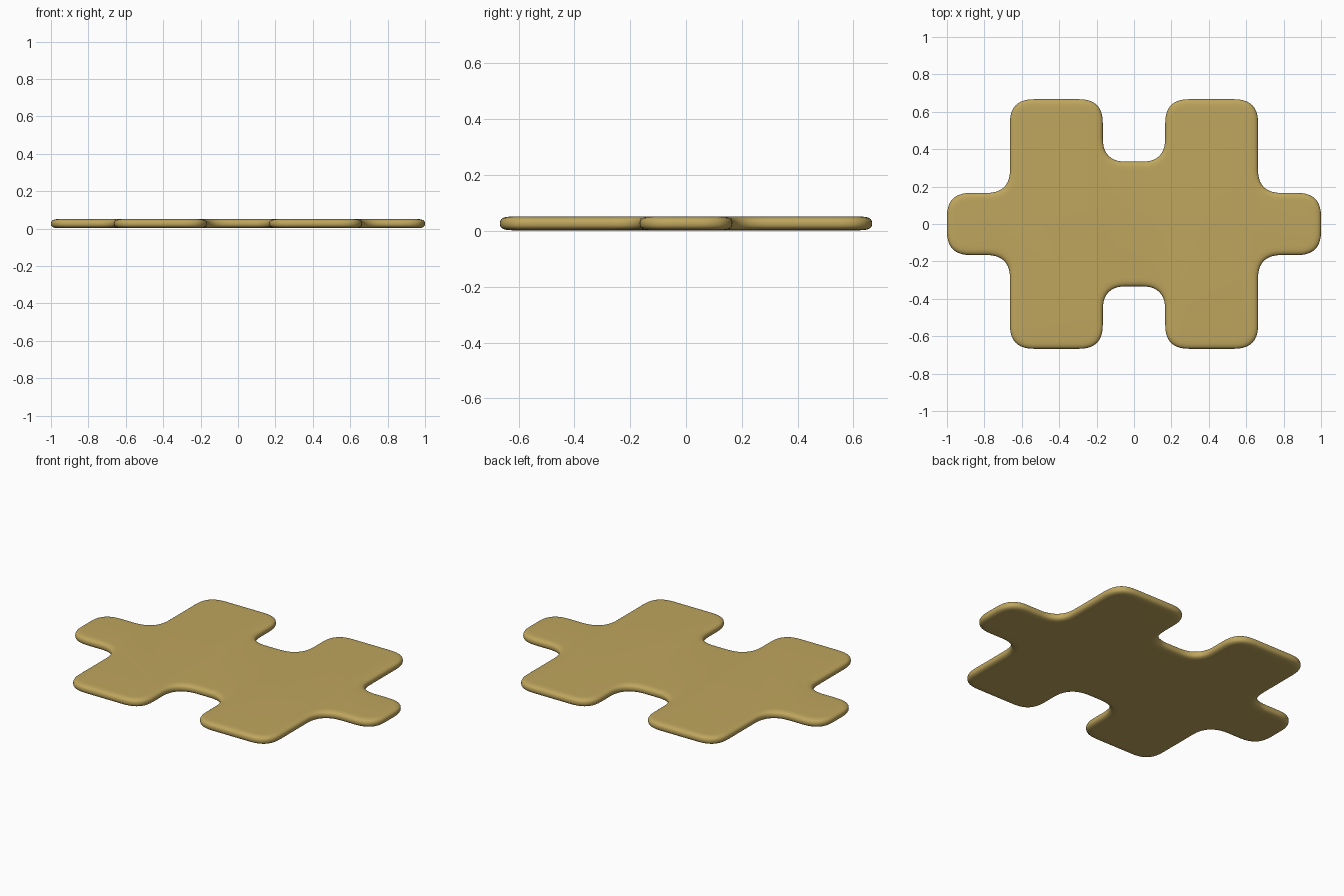
import bpy, bmesh
from math import sin, cos, pi
from mathutils import Vector

if "Cube" in bpy.data.objects:
    bpy.data.objects.remove(bpy.data.objects["Cube"])

ROUND = 0.125     # distance from each corner where its rounding starts
STEPS = 10        # segments per rounded corner
TOP, BOTTOM = 0.051, 0.002
EDGE = 0.045      # width of the soft rim

# Quarter outline, counter-clockwise from the side tab to the notch
quarter = [(1, .166), (.663, .166), (.663, .667), (.167, .667), (.167, .333)]
half = quarter + [(-x, y) for x, y in reversed(quarter)]
corners = [Vector(p) for p in half + [(-x, -y) for x, y in half]]


def rounded_outline(pts):
    """Points and outward normals of the outline with softened corners."""
    out = []
    for i, p in enumerate(pts):
        a = p + (pts[i - 1] - p).normalized() * ROUND
        b = p + (pts[(i + 1) % len(pts)] - p).normalized() * ROUND
        for k in range(STEPS + 1):
            t = k / STEPS
            pos = a * (1 - t) ** 2 + p * 2 * t * (1 - t) + b * t * t
            tan = ((p - a) * (1 - t) + (b - p) * t).normalized()
            out.append((pos, Vector((tan.y, -tan.x))))
    return out


outline = rounded_outline(corners)
mid, half_h = (TOP + BOTTOM) / 2, (TOP - BOTTOM) / 2

# Rim cross-section: soft superellipse from underside to top
profile = []
for k in range(13):
    ang = -pi / 2 + pi * k / 12
    c, s = max(cos(ang), 0), sin(ang)
    z = mid + half_h * (1 if s >= 0 else -1) * abs(s) ** 0.75
    profile.append((EDGE * (1 - c ** 0.75), z))

# Stack the rings, join them and cap both faces
bm = bmesh.new()
rings = [[bm.verts.new((p.x - n.x * d, p.y - n.y * d, z)) for p, n in outline]
         for d, z in profile]
count = len(outline)
for lo, hi in zip(rings, rings[1:]):
    for i in range(count):
        j = (i + 1) % count
        bm.faces.new((lo[i], lo[j], hi[j], hi[i]))
bm.faces.new(rings[-1])
bm.faces.new(list(reversed(rings[0])))
bmesh.ops.recalc_face_normals(bm, faces=bm.faces)

mesh = bpy.data.meshes.new("interlocking_tile")
bm.to_mesh(mesh)
bm.free()
tile = bpy.data.objects.new("interlocking_tile", mesh)
bpy.context.collection.objects.link(tile)

# Sandy gold colour and smooth shading
gold = bpy.data.materials.new("sandy_gold")
gold.diffuse_color = (0.52, 0.38, 0.11, 1)
gold.use_nodes = True
gold.node_tree.nodes["Principled BSDF"].inputs["Base Color"].default_value = gold.diffuse_color
mesh.materials.append(gold)
bpy.context.view_layer.objects.active = tile
tile.select_set(True)
bpy.ops.object.shade_smooth_by_angle()
